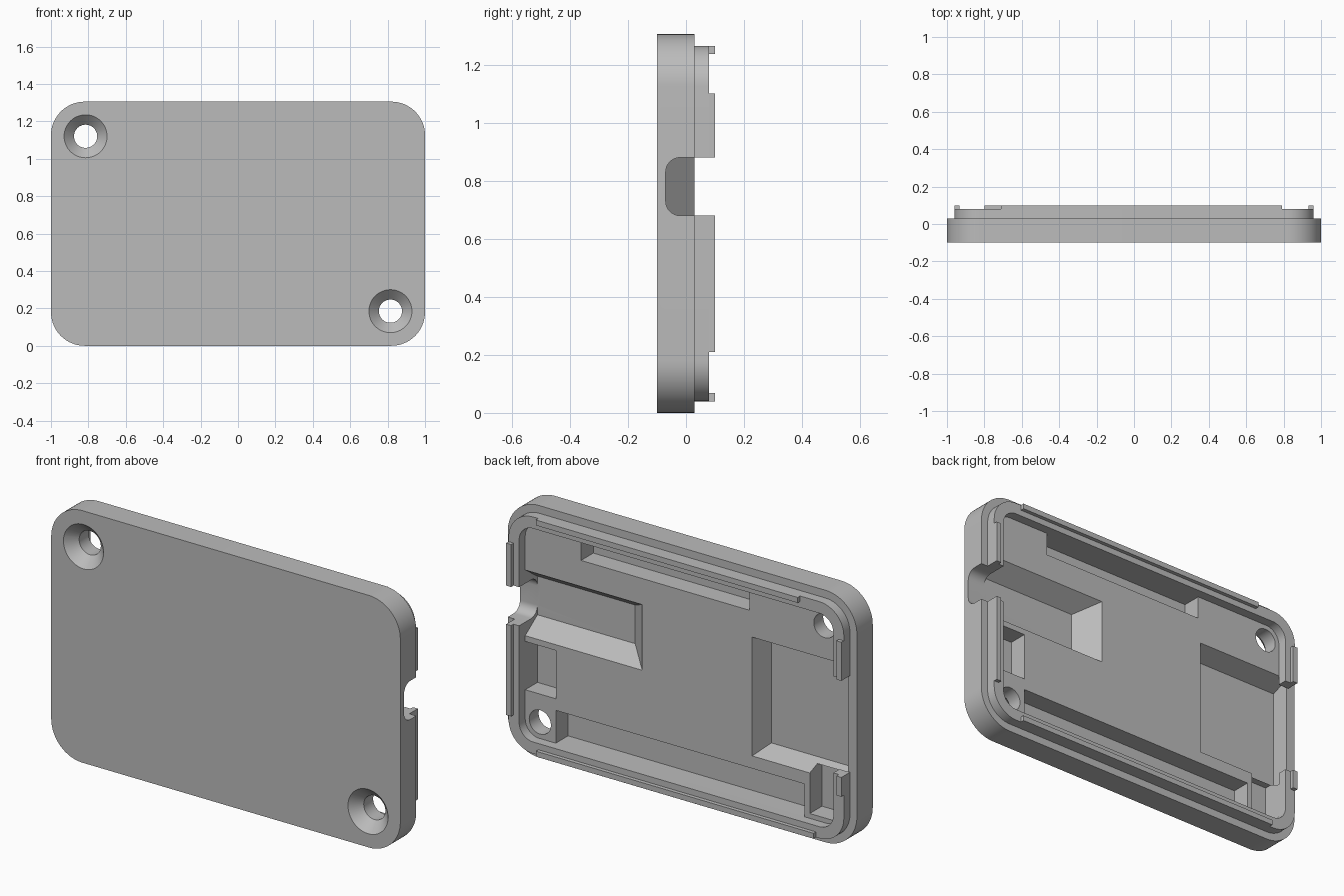
import bpy, bmesh, math

if "Cube" in bpy.data.objects:
    bpy.data.objects.remove(bpy.data.objects["Cube"])

grey = bpy.data.materials.new("plain grey")
grey.use_nodes = True
grey.diffuse_color = (0.5, 0.5, 0.5, 1)
grey.node_tree.nodes["Principled BSDF"].inputs["Base Color"].default_value = grey.diffuse_color

HEIGHT = 1.305
FLOOR = 0.03      # back face of the plate
DEEP = -0.07      # bottom of the pockets
OUT = 0.13        # cutters reach past the back


def rect(x0, x1, z0, z1):
    return [(x0, z0), (x1, z0), (x1, z1), (x0, z1)]


def rounded(inset, radius, steps=16):
    """Outline of the plate moved inwards, with round corners."""
    hx, hz = 1 - inset - radius, HEIGHT / 2 - inset - radius
    points = []
    for k, (sx, sz) in enumerate([(1, 1), (-1, 1), (-1, -1), (1, -1)]):
        for i in range(steps + 1):
            a = math.pi / 2 * (k + i / steps)
            points.append((sx * hx + radius * math.cos(a),
                           HEIGHT / 2 + sz * hz + radius * math.sin(a)))
    return points


def circle(x, z, r, n=48):
    return [(x + r * math.cos(math.tau * i / n), z + r * math.sin(math.tau * i / n))
            for i in range(n)]


def loft(name, *rings):
    """Solid through matching outlines, each given as (y, points)."""
    bm = bmesh.new()
    loops = [[bm.verts.new((x, y, z)) for x, z in pts] for y, pts in rings]
    n = len(loops[0])
    for a, b in zip(loops, loops[1:]):
        for i in range(n):
            j = (i + 1) % n
            bm.faces.new((a[i], a[j], b[j], b[i]))
    bm.faces.new(loops[0])
    bm.faces.new(loops[-1])
    bmesh.ops.recalc_face_normals(bm, faces=bm.faces)
    mesh = bpy.data.meshes.new(name)
    bm.to_mesh(mesh)
    bm.free()
    obj = bpy.data.objects.new(name, mesh)
    bpy.context.collection.objects.link(obj)
    mesh.materials.append(grey)
    return obj


def box(name, x0, x1, y0, y1, z0, z1):
    return loft(name, (y0, rect(x0, x1, z0, z1)), (y1, rect(x0, x1, z0, z1)))


def cut(obj, cutters):
    """Subtract the cutters one by one, then remove them."""
    for cutter in cutters:
        mod = obj.modifiers.new("cut", 'BOOLEAN')
        mod.operation, mod.solver, mod.object = 'DIFFERENCE', 'EXACT', cutter
        bpy.context.view_layer.update()
        graph = bpy.context.evaluated_depsgraph_get()
        mesh = bpy.data.meshes.new_from_object(obj.evaluated_get(graph))
        obj.modifiers.clear()
        obj.data = mesh
        bpy.data.objects.remove(cutter)


def pocket(x0, x1, z0, z1):
    return box("pocket", x0, x1, DEEP, OUT, z0, z1)


# Plate
plate = loft("cover_plate", (-0.1, rounded(0, 0.18)), (FLOOR, rounded(0, 0.18)))

# Countersunk screw holes
cutters = []
for x, z in ((-0.815, 1.12), (0.815, 0.185)):
    cutters.append(loft("screw_hole", (-0.11, circle(x, z, 0.125)),
                        (-0.047, circle(x, z, 0.062)), (OUT, circle(x, z, 0.062))))

# Straight pockets in the back
cutters += [pocket(-0.385, 0.58, 1.085, 1.205),
            pocket(-0.70, 0.725, 0.10, 0.27),
            pocket(0.725, 0.90, 0.33, 0.58),
            pocket(-0.90, -0.73, 0.125, 0.36)]

# Large pocket with leaning walls
cutters.append(loft("large_pocket", (DEEP, rect(-0.95, -0.44, 0.375, 0.91)),
                    (FLOOR, rect(-0.95, -0.40, 0.335, 0.95)),
                    (OUT, rect(-0.95, -0.40, 0.335, 0.95))))

# Sloped pocket behind the side notch
cutters.append(loft("sloped_pocket", (DEEP, rect(0.34, 0.90, 0.68, 0.88)),
                    (FLOOR, rect(0.23, 0.90, 0.61, 0.95)),
                    (OUT, rect(0.23, 0.90, 0.61, 0.95))))

# Side notch with rounded bottom edges
R = 0.05
rings = []
for i in range(9):
    a = math.pi / 2 * i / 8
    shrink = R * (1 - math.sin(a))
    rings.append((DEEP + R * (1 - math.cos(a)), rect(0.88, 1.1, 0.68 + shrink, 0.88 - shrink)))
rings.append((OUT, rect(0.88, 1.1, 0.68, 0.88)))
cutters.append(loft("side_notch", *rings))
cut(plate, cutters)


def side_gaps():
    return [box("notch_gap", 0.8, 1.1, 0, 0.2, 0.68, 0.88),
            box("slot_gap", -1.1, -0.8, 0, 0.2, 0.40, 0.90)]


# Lip around the back
lip = loft("lip", (FLOOR, rounded(0.04, 0.14)), (0.08, rounded(0.04, 0.14)))
cut(lip, [loft("lip_inside", (0, rounded(0.10, 0.08)), (0.2, rounded(0.10, 0.08)))] + side_gaps())

# Raised ridges on the outer edge of the lip
T = 0.028
X, Z0, Z1 = 0.96, 0.04, HEIGHT - 0.04
parts = [plate, lip]
for name, x0, x1, z0, z1 in (
        ("top_ridge", -0.71, 0.79, Z1 - T, Z1),
        ("bottom_ridge", -0.80, 0.79, Z0, Z0 + T),
        ("left_lower_ridge", X - T, X, 0.21, 0.68),
        ("left_upper_ridge", X - T, X, 0.88, 1.10),
        ("right_lower_ridge", -X, T - X, 0.30, 0.40),
        ("right_upper_ridge", -X, T - X, 0.90, 1.10)):
    parts.append(box(name, x0, x1, 0.08, 0.1, z0, z1))

# Smooth curved walls, keep edges sharp
bpy.ops.object.select_all(action='DESELECT')
for obj in parts:
    obj.select_set(True)
bpy.context.view_layer.objects.active = plate
bpy.ops.object.shade_smooth_by_angle(angle=math.radians(30))
